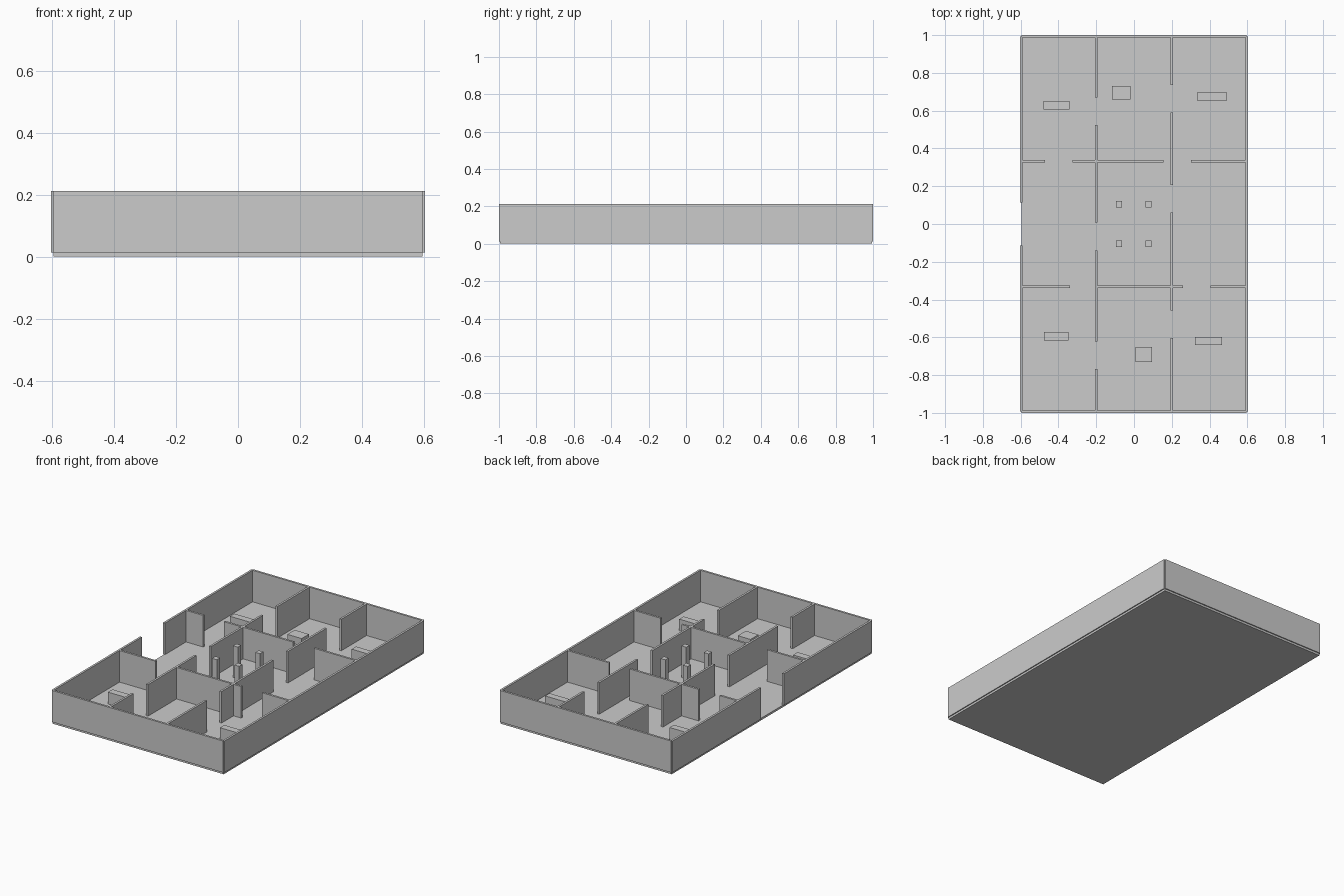
import bpy

if "Cube" in bpy.data.objects:
    bpy.data.objects.remove(bpy.data.objects["Cube"])

S = 2 / 30.2          # plan module to scene units
T = 0.2               # wall and slab thickness
H = 3.0               # wall height
HX, HY = 9.0, 15.0    # half extents of the slab


def box(name, x0, x1, y0, y1, z0, z1):
    bpy.ops.mesh.primitive_cube_add(size=1)
    ob = bpy.context.object
    ob.name = name
    ob.location = ((x0 + x1) / 2 * S, (y0 + y1) / 2 * S, (z0 + z1) / 2 * S)
    ob.scale = ((x1 - x0) * S, (y1 - y0) * S, (z1 - z0) * S)
    bpy.ops.object.transform_apply(location=True, rotation=False, scale=True)
    return ob


def block(name, cx, cy, w, d, h):
    box(name, cx - w / 2, cx + w / 2, cy - d / 2, cy + d / 2, T, T + h)


def wall(name, axis, pos, half, doors=(), gap=2.2):
    """Straight wall along an axis, split by door openings."""
    start = -half
    ends = [(c - gap / 2, c + gap / 2) for c in sorted(doors)] + [(half, None)]
    for i, (end, nxt) in enumerate(ends):
        a, b = pos - T / 2, pos + T / 2
        if axis == 'x':
            box(f"{name}_{i}", start, end, a, b, T, T + H)
        else:
            box(f"{name}_{i}", a, b, start, end, T, T + H)
        start = nxt


# Floor slab
box("floor", -HX, HX, -HY, HY, 0, T)

# Outer walls, with the entrance on the left
wall("front_wall", 'x', -HY, HX)
wall("back_wall", 'x', HY, HX)
wall("right_wall", 'y', HX, HY)
wall("left_wall", 'y', -HX, HY, [0], 3.44)

# Room partitions with doorways
wall("left_partition", 'y', -3, HY, [9, -1, -10.5])
wall("right_partition", 'y', 3, HY, [10, 2, -8])
wall("rear_partition", 'x', 5, HX, [-6, 3.45])
wall("front_partition", 'x', -5, HX, [-4, 5])

# Pillars in the central room
for x in (-1.2, 1.15):
    for y in (-1.57, 1.57):
        block("pillar", x, y, 0.5, 0.5, H)

# Furniture blocks
block("rear_left_cabinet", -6.2, 9.5, 2.1, 0.66, 1.25)
block("rear_right_cabinet", 6.25, 10.2, 2.4, 0.66, 1.15)
block("front_left_cabinet", -6.2, -8.97, 1.95, 0.68, 1.12)
block("front_right_cabinet", 5.95, -9.35, 2.16, 0.66, 1.1)
block("rear_table", -1.02, 10.5, 1.5, 1.1, 0.7)
block("front_table", 0.77, -10.45, 1.34, 1.2, 0.7)
